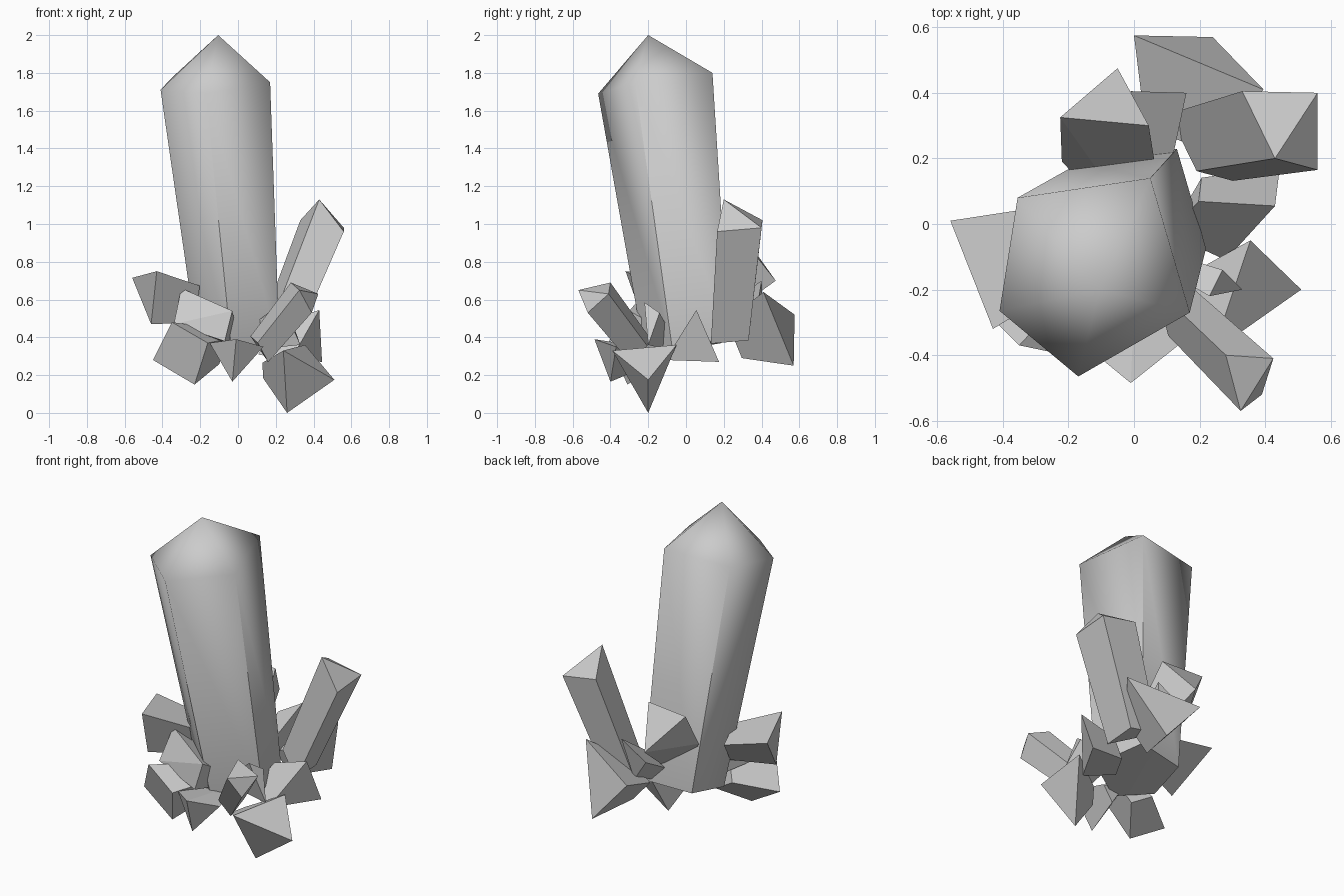
import bpy, bmesh, math
from mathutils import Vector

if "Cube" in bpy.data.objects:
    bpy.data.objects.remove(bpy.data.objects["Cube"])


def crystal(name, cap, base, taper, tip=None, smooth=False):
    """Faceted shard: an outer ring of points narrowing to a smaller copy at the base."""
    ring = [Vector(p) for p in cap]
    mid = sum(ring, Vector()) / len(ring)
    root = [Vector(base) + (p - mid) * taper for p in ring]
    bm = bmesh.new()
    for p in ring + root + ([Vector(tip)] if tip else []):
        bm.verts.new(p)
    bmesh.ops.convex_hull(bm, input=bm.verts[:])
    bmesh.ops.dissolve_limit(bm, angle_limit=math.radians(2),
                             verts=bm.verts[:], edges=bm.edges[:])
    bmesh.ops.recalc_face_normals(bm, faces=bm.faces[:])
    me = bpy.data.meshes.new(name)
    bm.to_mesh(me)
    bm.free()
    ob = bpy.data.objects.new(name, me)
    bpy.context.collection.objects.link(ob)
    if smooth:
        bpy.ops.object.select_all(action='DESELECT')
        ob.select_set(True)
        bpy.context.view_layer.objects.active = ob
        bpy.ops.object.shade_smooth_by_angle(angle=math.radians(60))
    return ob


# tall leaning five-sided crystal
crystal("main_crystal",
        [(.17, -.27, 1.75), (.05, .14, 1.80), (-.355, .08, 1.77),
         (-.41, -.265, 1.71), (-.17, -.465, 1.69)],
        (-.012, .01, .35), .74, tip=(-.105, -.2, 2.0), smooth=True)

# second tallest crystal, leaning right
crystal("right_long_crystal",
        [(.43, .2, 1.13), (.56, .165, .96), (.56, .4, .98), (.33, .405, 1.02)],
        (.225, .24, .42), .85)

# front shards
crystal("front_right_long_shard",
        [(.325, -.57, .65), (.28, -.40, .69), (.425, -.41, .63), (.39, -.52, .53)],
        (.13, -.26, .35), .85)
crystal("front_right_low_shard",
        [(.26, -.2, 0), (.24, -.39, .33), (.355, -.05, .36)],
        (.14, -.2, .24), .25, tip=(.51, -.2, .175))
crystal("front_small_shard",
        [(-.01, -.485, .39), (.135, -.37, .35), (-.03, -.40, .165), (-.15, -.37, .37)],
        (0, -.2, .32), .45)
crystal("front_left_low_shard",
        [(-.35, -.37, .48), (-.45, -.27, .28), (-.23, -.31, .15), (-.16, -.41, .37)],
        (-.14, -.16, .36), .6)
crystal("front_left_upper_shard",
        [(-.3, -.2, .66), (-.03, -.3, .54), (-.07, -.32, .38), (-.34, -.28, .47)],
        (-.1, -.1, .42), .6)

# side shards
crystal("left_shard",
        [(-.56, .01, .715), (-.43, -.32, .75), (-.46, -.22, .47)],
        (-.24, -.08, .6), .7)
crystal("right_low_shard",
        [(.43, .055, .545), (.28, -.11, .28), (.445, .175, .27)],
        (.17, .06, .36), .6)
crystal("right_small_shard",
        [(.33, -.2, .36), (.23, -.22, .585), (.27, -.14, .53)],
        (.12, -.12, .42), .6)

# back shards
crystal("back_upper_shard",
        [(.045, .3, .92), (-.225, .325, .91), (-.22, .19, .69), (-.05, .475, .70)],
        (-.02, .13, .58), .6)
crystal("back_right_low_shard",
        [(.395, .41, .64), (.24, .57, .25), (0, .575, .52)],
        (.14, .27, .4), .5)
crystal("back_small_shard",
        [(.16, .4, .7), (-.01, .405, .6), (.1, .36, .45)],
        (.06, .14, .45), .6)
